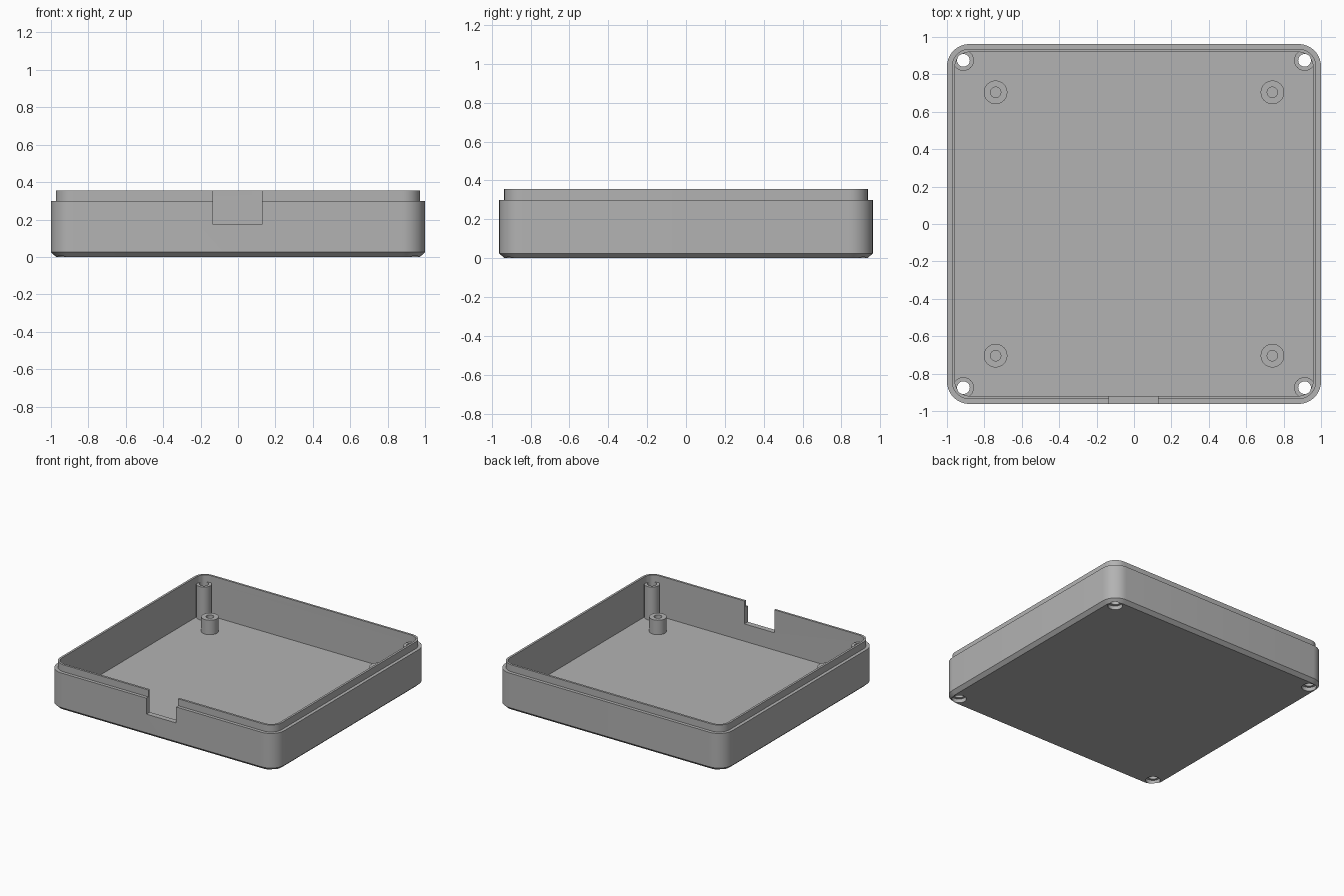
import bpy, bmesh, math

if "Cube" in bpy.data.objects:
    bpy.data.objects.remove(bpy.data.objects["Cube"], do_unlink=True)

HALF_X, HALF_Y, RADIUS = 1.0, 0.962, 0.12
FLOOR, SHOULDER, RIM = 0.035, 0.30, 0.355

grey = bpy.data.materials.new("plain grey")
grey.use_nodes = True
grey.diffuse_color = (0.45, 0.45, 0.45, 1)
grey.node_tree.nodes["Principled BSDF"].inputs["Base Color"].default_value = grey.diffuse_color


def make(name, bm):
    bmesh.ops.recalc_face_normals(bm, faces=bm.faces)
    mesh = bpy.data.meshes.new(name)
    bm.to_mesh(mesh)
    bm.free()
    mesh.materials.append(grey)
    obj = bpy.data.objects.new(name, mesh)
    bpy.context.collection.objects.link(obj)
    return obj


def rounded_ring(bm, inset, z, steps=10):
    """Rounded rectangle of vertices, inset from the outer wall."""
    r = RADIUS - inset
    ring = []
    for corner, (sx, sy) in enumerate([(1, 1), (-1, 1), (-1, -1), (1, -1)]):
        for i in range(steps + 1):
            a = (corner + i / steps) * math.pi / 2
            ring.append(bm.verts.new((sx * (HALF_X - RADIUS) + r * math.cos(a),
                                      sy * (HALF_Y - RADIUS) + r * math.sin(a), z)))
    return ring


def cylinder(name, x, y, radius, bottom, top):
    bm = bmesh.new()
    bmesh.ops.create_cone(bm, cap_ends=True, segments=32, radius1=radius,
                          radius2=radius, depth=top - bottom)
    bmesh.ops.translate(bm, verts=bm.verts, vec=(x, y, (bottom + top) / 2))
    return make(name, bm)


def combine(target, tool, operation):
    """Apply a boolean and discard its tool."""
    tool.hide_render = True
    mod = target.modifiers.new(operation, "BOOLEAN")
    mod.object, mod.operation, mod.solver = tool, operation, "EXACT"
    bpy.context.view_layer.objects.active = target
    bpy.ops.object.modifier_apply(modifier=mod.name)
    bpy.data.objects.remove(tool, do_unlink=True)


# Tray: chamfered base, shoulder, thin raised lip and inner cavity
bm = bmesh.new()
section = [(0.027, 0), (0, 0.025), (0, SHOULDER), (0.026, SHOULDER),
           (0.026, RIM), (0.043, RIM), (0.043, FLOOR)]
rings = [rounded_ring(bm, inset, z) for inset, z in section]
for low, high in zip(rings, rings[1:]):
    for i in range(len(low)):
        j = (i + 1) % len(low)
        bm.faces.new((low[i], low[j], high[j], high[i]))
bm.faces.new(rings[0])
bm.faces.new(rings[-1])
tray = make("tray", bm)

# Cable notch in the front wall
bm = bmesh.new()
bmesh.ops.create_cube(bm, size=1)
bmesh.ops.scale(bm, verts=bm.verts, vec=(0.262, 0.2, 0.4))
bmesh.ops.translate(bm, verts=bm.verts, vec=(-0.002, -HALF_Y, 0.373))
combine(tray, make("notch_cutter", bm), "DIFFERENCE")

for sx in (-1, 1):
    for sy in (-1, 1):
        # Corner screw post, drilled through and counterbored underneath
        x, y = sx * 0.912, sy * 0.875
        combine(tray, cylinder("screw_post", x, y, 0.056, 0.02, SHOULDER - 0.001), "UNION")
        combine(tray, cylinder("screw_hole", x, y, 0.034, -0.1, 0.5), "DIFFERENCE")
        combine(tray, cylinder("counterbore", x, y, 0.053, -0.1, 0.03), "DIFFERENCE")
        # Board standoff with a blind hole
        x, y = sx * 0.74, sy * 0.704
        combine(tray, cylinder("standoff", x, y, 0.063, 0.02, 0.15), "UNION")
        combine(tray, cylinder("standoff_hole", x, y, 0.028, FLOOR + 0.002, 0.5), "DIFFERENCE")

# Smooth the rounded walls, keep the edges crisp
bpy.ops.object.select_all(action="DESELECT")
tray.select_set(True)
bpy.context.view_layer.objects.active = tray
bpy.ops.object.shade_smooth_by_angle(angle=math.radians(25))
